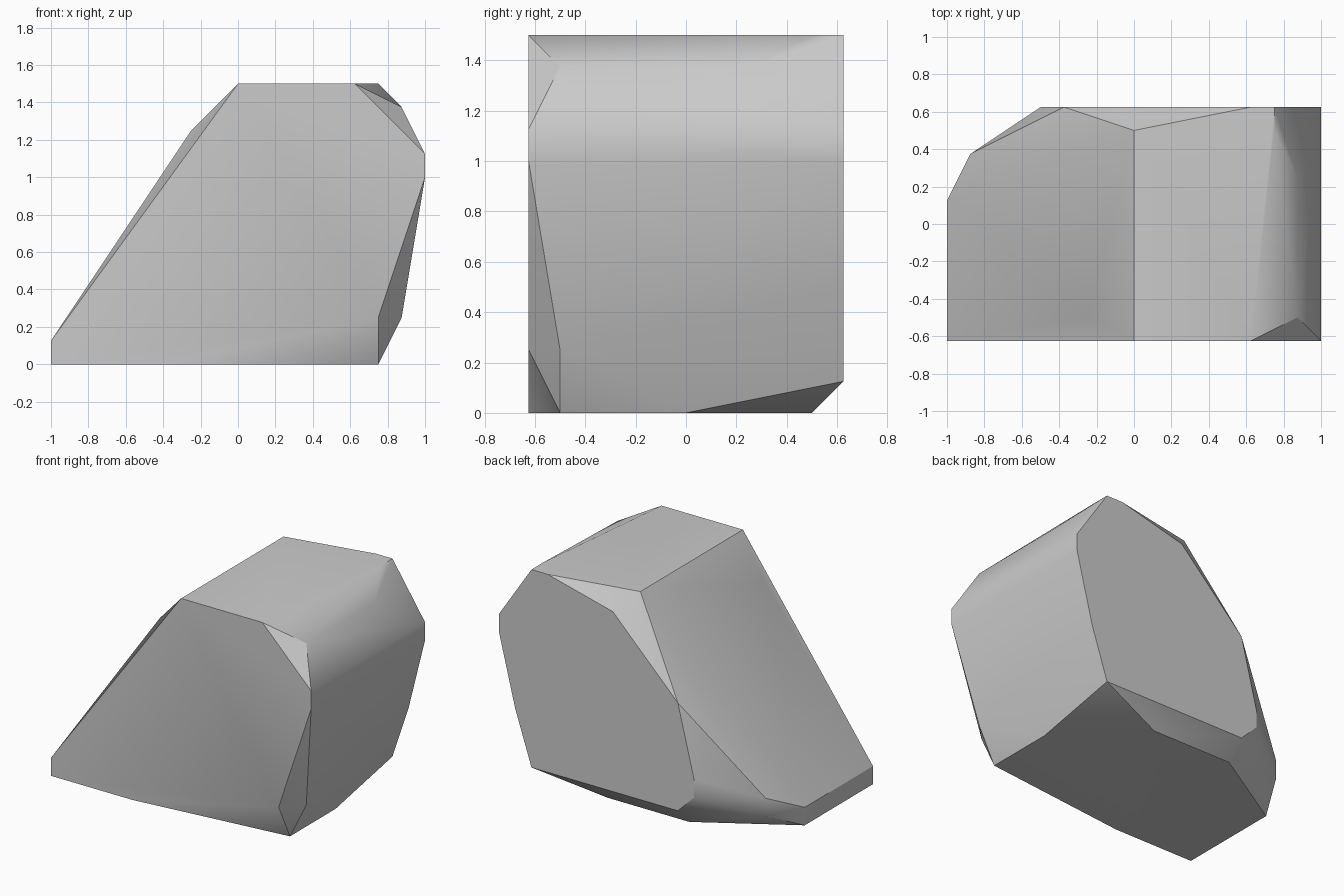
import bpy
import bmesh
import math

# Remove the default object
default_cube = bpy.data.objects.get("Cube")
if default_cube:
    bpy.data.objects.remove(default_cube, do_unlink=True)

# Everything sits on a grid of one eighth of a unit
UNIT = 1 / 8
FRONT, BACK = -5, 5


def upright_outline(y, outline):
    """Place an (x, z) outline on an upright plane at depth y."""
    return [(x, y, z) for x, z in outline]


def level_outline(z, outline):
    """Place an (x, y) outline on a level plane at height z."""
    return [(x, y, z) for x, y in outline]


# Flat front cut of the boulder
front_cut = upright_outline(FRONT, [
    (-8, 0), (-8, 1), (0, 12), (5, 12), (8, 9), (8, 8), (6, 2), (-3, 0)])

# Flat back cut of the boulder
back_cut = upright_outline(BACK, [
    (6, 12), (5, 12), (1, 11), (-3, 7), (-4, 3), (-4, 2),
    (-3, 1), (6, 1), (7, 4), (8, 8), (8, 9)])

# Base, crown and low tail
base_cut = level_outline(0, [(6, -4), (6, 0), (2, 4), (-3, 4), (-8, 1)])
crown = level_outline(12, [(0, 4), (6, 4)])
tail = level_outline(1, [(-8, 1), (-7, 3)]) + level_outline(2, [(-7, 3)])

# Chipped corners
chips = [(7, -4, 11), (7, 2, 11), (7, -4, 2), (-2, -4, 10)]

# Wrap all the cuts in one faceted skin
bm = bmesh.new()
corners = set(front_cut + back_cut + base_cut + crown + tail + chips)
for corner in sorted(corners):
    bm.verts.new([c * UNIT for c in corner])
hull = bmesh.ops.convex_hull(bm, input=list(bm.verts), use_existing_faces=False)
leftover = {g for g in hull["geom_interior"] + hull["geom_unused"]
            if isinstance(g, bmesh.types.BMVert)}
bmesh.ops.delete(bm, geom=list(leftover), context="VERTS")

# Merge coplanar triangles into clean flat facets
bmesh.ops.dissolve_limit(bm, angle_limit=math.radians(1),
                         verts=list(bm.verts), edges=list(bm.edges))
bmesh.ops.recalc_face_normals(bm, faces=list(bm.faces))
mesh = bpy.data.meshes.new("boulder")
bm.to_mesh(mesh)
bm.free()

# Plain grey stone
stone = bpy.data.materials.new("grey_stone")
stone.use_nodes = True
grey = (0.6, 0.6, 0.6, 1)
stone.diffuse_color = grey
for node in stone.node_tree.nodes:
    if node.type == "BSDF_PRINCIPLED":
        node.inputs["Base Color"].default_value = grey
mesh.materials.append(stone)

boulder = bpy.data.objects.new("boulder", mesh)
bpy.context.collection.objects.link(boulder)

# Soft shading across shallow facets, crisp edges elsewhere
bpy.ops.object.select_all(action="DESELECT")
boulder.select_set(True)
bpy.context.view_layer.objects.active = boulder
bpy.ops.object.shade_smooth_by_angle(angle=math.radians(30))
